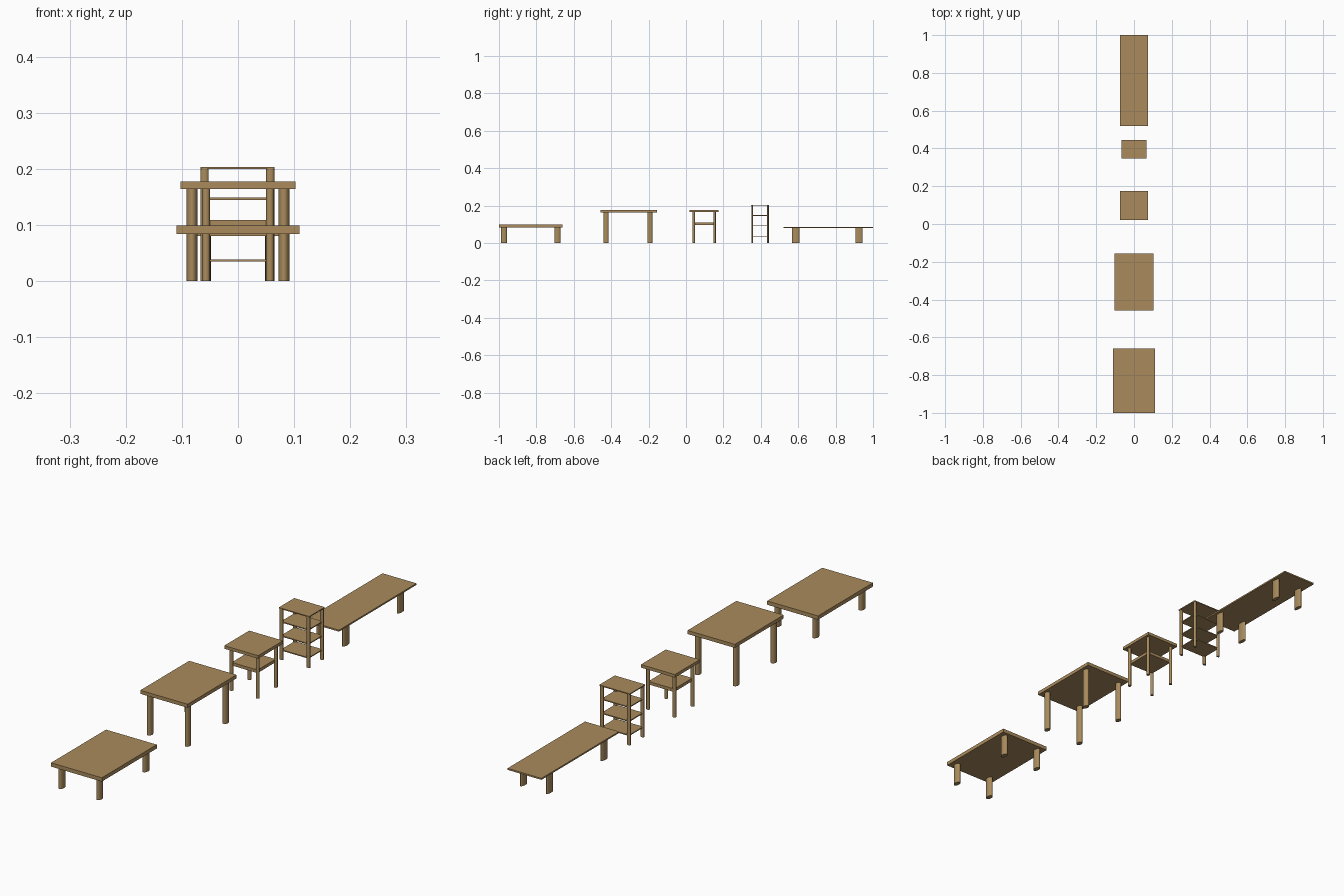
import bpy
import math

cube = bpy.data.objects.get("Cube")
if cube:
    bpy.data.objects.remove(cube, do_unlink=True)

# Single wood colour
wood = bpy.data.materials.new("warm_wood")
wood.use_nodes = True
colour = (0.40, 0.26, 0.108, 1.0)
wood.diffuse_color = colour
wood.node_tree.nodes["Principled BSDF"].inputs["Base Color"].default_value = colour


def finish(name):
    obj = bpy.context.object
    obj.name = name
    obj.data.materials.append(wood)
    bpy.ops.object.transform_apply(location=False, rotation=False, scale=True)
    return obj


def board(name, x, y, half_x, half_y, bottom, top):
    bpy.ops.mesh.primitive_cube_add(size=1, location=(x, y, (bottom + top) / 2))
    bpy.context.object.scale = (half_x * 2, half_y * 2, top - bottom)
    finish(name)


def legs(name, x, y, off_x, off_y, rad_x, rad_y, height):
    """Four oval posts mirrored about the piece's centre."""
    for side, sx in (("right", -1), ("left", 1)):
        for end, sy in (("front", -1), ("back", 1)):
            bpy.ops.mesh.primitive_cylinder_add(
                vertices=32, radius=1, depth=height,
                location=(x + sx * off_x, y + sy * off_y, height / 2))
            bpy.context.object.scale = (rad_x, rad_y, 1)
            finish(f"{name}_{end}_{side}_leg")
            bpy.ops.object.shade_smooth_by_angle(angle=math.radians(35))


# Low coffee table
board("coffee_table_top", 0, -0.83, 0.11, 0.17, 0.084, 0.099)
legs("coffee_table", 0, -0.83, 0.082, 0.143, 0.0098, 0.016, 0.085)

# Dining table
board("dining_table_top", 0, -0.307, 0.1025, 0.151, 0.164, 0.178)
legs("dining_table", 0, -0.31, 0.082, 0.117, 0.0098, 0.0138, 0.165)

# Side table with a lower shelf
board("side_table_top", 0, 0.097, 0.0735, 0.077, 0.166, 0.178)
board("side_table_shelf", 0, 0.097, 0.056, 0.056, 0.097, 0.109)
legs("side_table", 0, 0.097, 0.057, 0.056, 0.0068, 0.0065, 0.167)

# Shelf unit
board("shelf_unit_top", -0.001, 0.396, 0.066, 0.048, 0.2, 0.204)
for i, z in enumerate((0.037, 0.092, 0.147)):
    board(f"shelf_unit_shelf_{i + 1}", -0.001, 0.396, 0.06, 0.043, z - 0.002, z + 0.002)
legs("shelf_unit", -0.001, 0.396, 0.0585, 0.0415, 0.0072, 0.005, 0.201)

# Long bench
board("bench_top", 0, 0.76, 0.0735, 0.24, 0.081, 0.087)
legs("bench", 0, 0.756, 0.056, 0.169, 0.0075, 0.0195, 0.082)
